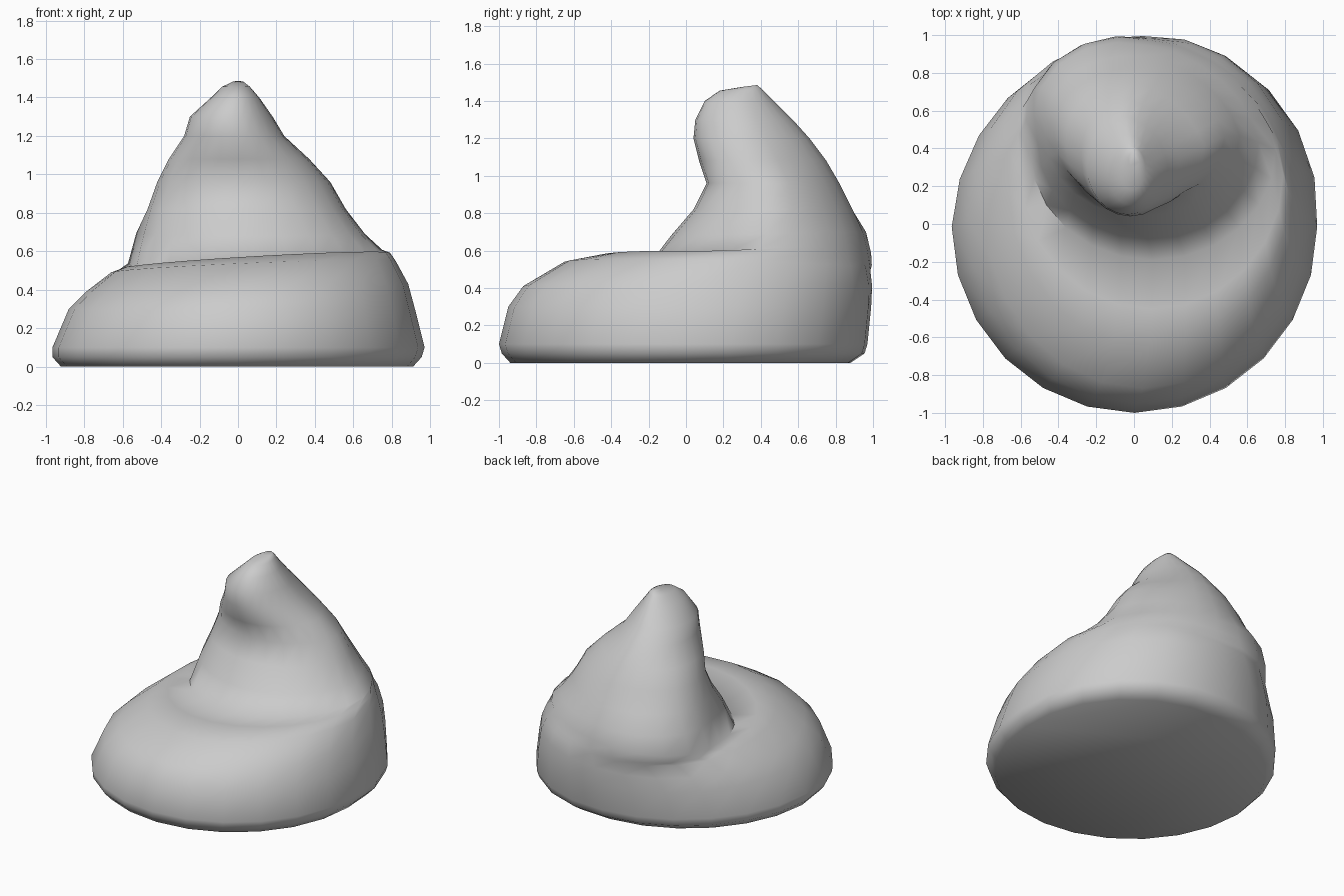
import bpy, bmesh, math

cube = bpy.data.objects.get("Cube")
if cube:
    bpy.data.objects.remove(cube)

SIDES = 24

# Cross-sections: left x, right x, front y, back y, front z, back z,
# then side tilt, and fullness of the two back corners (-x, +x)
BASE_ROLL = [
    (-.92, .91, -.94, .88, 0, 0, 0, -.02, .04),
    (-.965, .955, -.985, .955, .05, .05, 0, -.02, .04),
    (-.965, .97, -1, .97, .1, .1, 0, -.02, .04),
    (-.88, .92, -.95, .99, .3, .3, 0, 0, .04),
    (-.79, .885, -.87, .995, .41, .41, .02, .02, .03),
    (-.66, .82, -.65, .985, .54, .5, .03, .07, .01),
    (-.6, .79, -.45, .98, .575, .53, .04, .11, -.03),
]
PEAK = [
    (-.55, .75, -.19, .97, .535, .6, .04, .14, -.07),
    (-.51, .66, -.08, .945, .68, .7, 0, .14, -.08),
    (-.47, .56, .04, .89, .82, .82, 0, .06, -.09),
    (-.42, .48, .11, .82, .96, .96, 0, .05, -.11),
    (-.36, .37, .07, .75, 1.08, 1.08, 0, .05, -.12),
    (-.28, .24, .04, .66, 1.2, 1.2, 0, .03, -.1),
    (-.25, .18, .05, .57, 1.3, 1.3, 0, 0, -.1),
    (-.14, .11, .1, .47, 1.4, 1.4, 0, 0, -.1),
    (-.08, .06, .18, .41, 1.455, 1.46, 0, 0, 0),
    (-.03, .03, .3, .38, 1.475, 1.485, 0, 0, 0),
]


def add_ring(bm, section):
    """Add one tilted oval of vertices with fuller or flatter back corners."""
    xl, xr, yf, yb, zf, zb, tilt, full_l, full_r = section
    ring = []
    for i in range(SIDES):
        a = math.tau * i / SIDES
        c, s = math.cos(a), math.sin(a)
        full = 1
        if s > 0:
            full += abs(math.sin(2 * a)) * (full_r if c > 0 else full_l)
        x = (xl + xr) / 2 + (xr - xl) / 2 * c * full
        y = (yf + yb) / 2 + (yb - yf) / 2 * s * full
        z = (zf + zb) / 2 + (zb - zf) / 2 * s + tilt * c
        ring.append(bm.verts.new((x, y, z)))
    return ring


# Rounded base, crease and leaning peak lofted as one skin
bm = bmesh.new()
rings = [add_ring(bm, section) for section in BASE_ROLL + PEAK]
for low, high in zip(rings, rings[1:]):
    for i in range(SIDES):
        j = (i + 1) % SIDES
        bm.faces.new((low[i], low[j], high[j], high[i]))
bm.faces.new(rings[0][::-1])
bm.faces.new(rings[-1])
bmesh.ops.recalc_face_normals(bm, faces=bm.faces)
mesh = bpy.data.meshes.new("swirled_mound")
bm.to_mesh(mesh)
bm.free()
mound = bpy.data.objects.new("swirled_mound", mesh)
bpy.context.collection.objects.link(mound)

# Plain grey material
grey = bpy.data.materials.new("light_grey")
grey.use_nodes = True
grey.diffuse_color = (.6, .6, .6, 1)
grey.node_tree.nodes["Principled BSDF"].inputs["Base Color"].default_value = (.6, .6, .6, 1)
mesh.materials.append(grey)

# Smooth shading
bpy.ops.object.select_all(action='DESELECT')
mound.select_set(True)
bpy.context.view_layer.objects.active = mound
bpy.ops.object.shade_smooth_by_angle(angle=math.radians(70))
